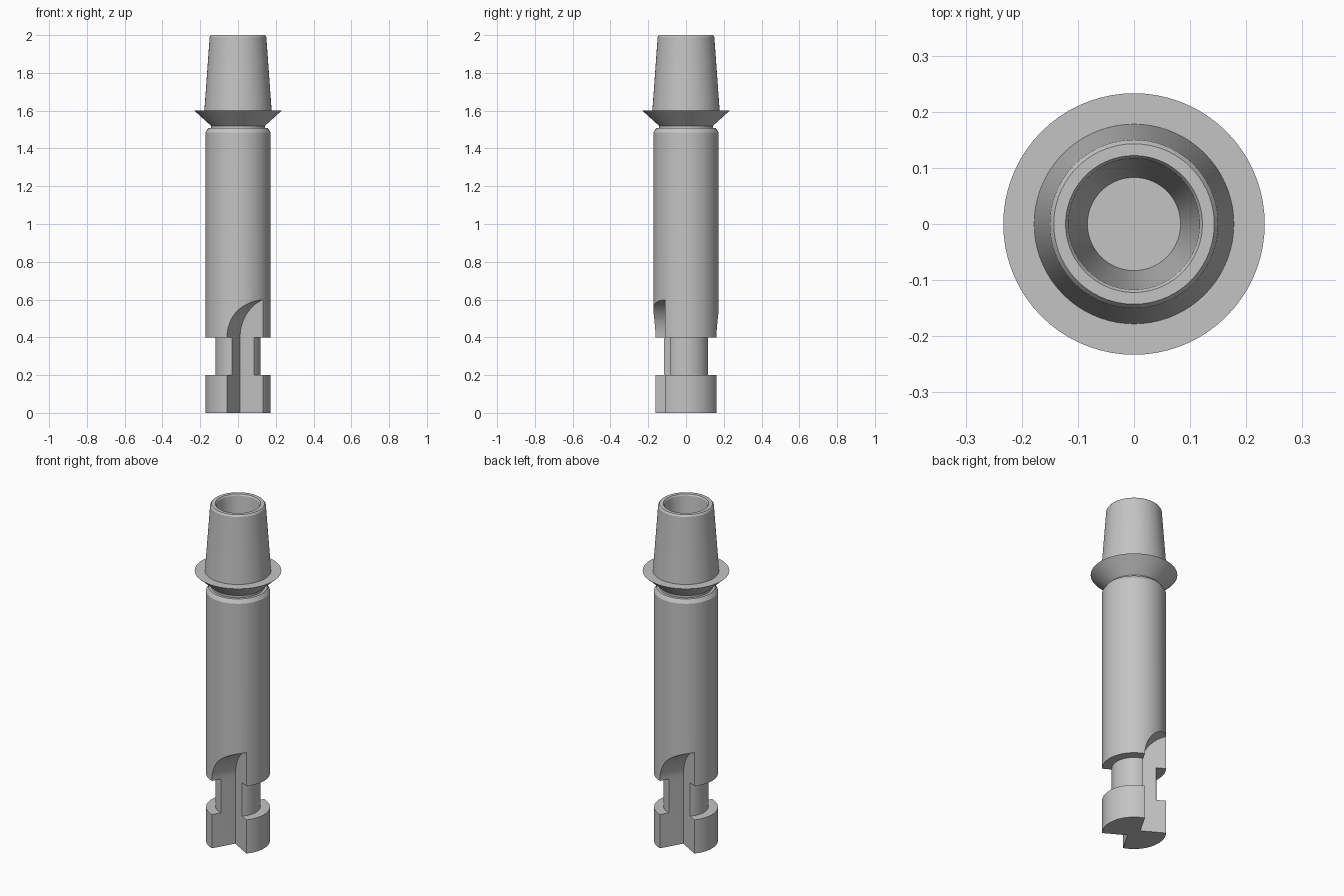
import bpy, bmesh
from math import radians, sin, cos, sqrt, pi

cube = bpy.data.objects.get("Cube")
if cube:
    bpy.data.objects.remove(cube, do_unlink=True)

steel = bpy.data.materials.new("brushed grey steel")
steel.use_nodes = True
GREY = (0.55, 0.55, 0.55, 1)
steel.diffuse_color = GREY
steel.node_tree.nodes["Principled BSDF"].inputs["Base Color"].default_value = GREY


def add_object(name, bm):
    bmesh.ops.recalc_face_normals(bm, faces=bm.faces)
    mesh = bpy.data.meshes.new(name)
    bm.to_mesh(mesh)
    bm.free()
    mesh.materials.append(steel)
    obj = bpy.data.objects.new(name, mesh)
    bpy.context.collection.objects.link(obj)
    return obj


def select(obj):
    bpy.ops.object.select_all(action='DESELECT')
    obj.select_set(True)
    bpy.context.view_layer.objects.active = obj


def lathe(name, profile, sides=72):
    """Revolve (radius, height) points around the z axis; radius 0 closes an end."""
    bm = bmesh.new()
    rings = []
    for r, z in profile:
        count = sides if r else 1
        rings.append([bm.verts.new((r * cos(2 * pi * i / sides), r * sin(2 * pi * i / sides), z))
                      for i in range(count)])
    for a, b in zip(rings, rings[1:]):
        for i in range(sides):
            j = (i + 1) % sides
            if len(a) == 1:
                bm.faces.new((a[0], b[j], b[i]))
            elif len(b) == 1:
                bm.faces.new((a[i], a[j], b[0]))
            else:
                bm.faces.new((a[i], a[j], b[j], b[i]))
    return add_object(name, bm)


# Shank: foot, waist and long body with a chamfered shoulder
BODY, WAIST = 0.172, 0.12
shank = lathe("fluted_shank", [
    (0, 0), (BODY, 0), (BODY, 0.2), (WAIST, 0.2), (WAIST, 0.4),
    (BODY, 0.4), (BODY, 1.485), (0.158, 1.507), (0, 1.507)])

# Head: neck, flared flange, tapered sleeve and tapered blind bore
head = lathe("tapered_head", [
    (0.143, 1.507), (0.143, 1.52), (0.233, 1.602), (0.178, 1.602),
    (0.15, 1.99), (0.143, 2.0), (0.122, 2.0), (0.117, 1.992),
    (0.083, 1.6), (0, 1.6)])


# Flute cutter: square notch beside the axis that curves outward at its top
def flute_cutter(angle, web=0.03, start=0.4, radius=0.212, steps=16):
    outline = [(web + radius, -0.1), (web, -0.1)]
    for i in range(steps + 1):
        t = pi / 2 * i / steps
        outline.append((web + radius * (1 - cos(t)), start + radius * sin(t)))
    bm = bmesh.new()
    face = bm.faces.new([bm.verts.new((x, -web, z)) for x, z in outline])
    wall = bmesh.ops.extrude_face_region(bm, geom=[face])
    moved = [v for v in wall["geom"] if isinstance(v, bmesh.types.BMVert)]
    bmesh.ops.translate(bm, verts=moved, vec=(0, -0.3, 0))
    cutter = add_object("flute_cutter", bm)
    cutter.rotation_euler.z = radians(angle)
    cutter.hide_render = True
    return cutter


# Two opposite flutes
for angle in (-30, 150):
    cutter = flute_cutter(angle)
    cut = shank.modifiers.new("flute", 'BOOLEAN')
    cut.operation = 'DIFFERENCE'
    cut.solver = 'EXACT'
    cut.object = cutter
    select(shank)
    bpy.ops.object.modifier_apply(modifier=cut.name)
    bpy.data.objects.remove(cutter, do_unlink=True)

for part in (shank, head):
    select(part)
    bpy.ops.object.shade_smooth_by_angle(angle=radians(20))
